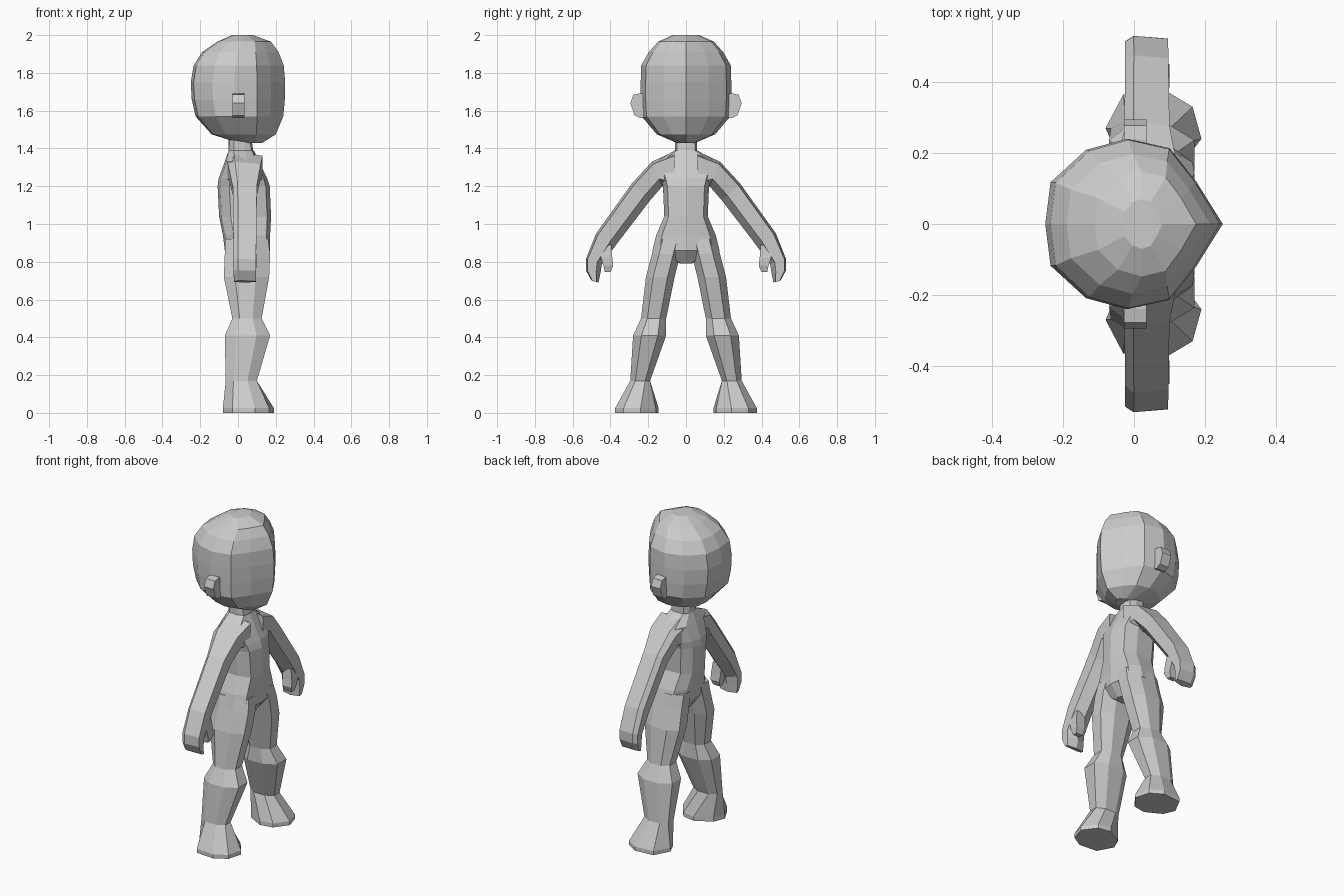
import bpy, bmesh

if "Cube" in bpy.data.objects:
    bpy.data.objects.remove(bpy.data.objects["Cube"])

grey = bpy.data.materials.new("plain grey")
grey.diffuse_color = (0.6, 0.6, 0.6, 1)
grey.use_nodes = True
grey.node_tree.nodes["Principled BSDF"].inputs["Base Color"].default_value = grey.diffuse_color


def loft(name, rings, mirror=False):
    """Skin a list of equal-length point rings, capped at both ends."""
    bm = bmesh.new()
    vs = [[bm.verts.new(p) for p in ring] for ring in rings]
    n = len(rings[0])
    for a, b in zip(vs, vs[1:]):
        for i in range(n):
            j = (i + 1) % n
            bm.faces.new((a[i], a[j], b[j], b[i]))
    bm.faces.new(vs[0])
    bm.faces.new(vs[-1][::-1])
    bmesh.ops.recalc_face_normals(bm, faces=bm.faces)
    me = bpy.data.meshes.new(name)
    bm.to_mesh(me)
    bm.free()
    me.materials.append(grey)
    ob = bpy.data.objects.new(name, me)
    bpy.context.collection.objects.link(ob)
    if mirror:
        m = ob.modifiers.new("other side", 'MIRROR')
        m.use_axis = (False, True, False)
    return ob


def ring(section, z, x0, x1, y0, y1):
    """Fit a unit section into a box at height z."""
    cx, rx, cy, ry = (x0 + x1) / 2, (x1 - x0) / 2, (y0 + y1) / 2, (y1 - y0) / 2
    return [(cx + u * rx, cy + v * ry, z) for u, v in section]


def both_sides(half):
    """Complete a half section that starts and ends on the centre line."""
    return half + [(u, -v) for u, v in half[-2:0:-1]]


# Head: pointed toward the face, rounded behind
head_section = both_sides([(1, 0), (.7, .5), (.4, .89), (-.08, 1),
                           (-.54, .87), (-.94, .49), (-1, 0)])
head = [(1.43, .0, .13, .05), (1.475, -.14, .2, .155), (1.57, -.225, .24, .235),
        (1.66, -.245, .248, .24), (1.75, -.25, .25, .24), (1.84, -.235, .242, .237),
        (1.91, -.19, .215, .197), (1.965, -.11, .175, .148), (2.0, -.03, .08, .07)]
loft("head", [ring(head_section, z, a, b, -w, w) for z, a, b, w in head])

# Neck and torso
body_section = both_sides([(1, 0), (.85, .8), (.3, 1), (-.55, .95), (-.9, .55), (-1, 0)])
loft("neck", [ring(body_section, z, -.05, x, -.058, .058)
              for z, x in ((1.36, .085), (1.46, .07))])
torso = [(1.39, -.05, .085, .06), (1.33, -.07, .11, .16), (1.24, -.103, .155, .135),
         (1.2, -.108, .168, .122), (1.04, -.1, .175, .115), (.94, -.08, .17, .158),
         (.86, -.07, .17, .178), (.79, -.03, .12, .03)]
loft("torso", [ring(body_section, z, a, b, -w, w) for z, a, b, w in torso])

# Legs with flared feet
leg_section = [(1, -.5), (1, .5), (.4, 1), (-.5, 1), (-1, .5), (-1, -.5), (-.5, -1), (.4, -1)]
leg = [(.92, -.07, .16, .01, .16), (.84, -.07, .17, .03, .18), (.72, -.075, .165, .06, .212),
       (.5, -.03, .125, .105, .238), (.41, -.07, .17, .105, .28), (.17, -.065, .1, .19, .295)]
sole = [(.19, .24), (.165, .33), (.09, .375), (-.03, .365),
        (-.08, .27), (-.05, .2), (.05, .145), (.13, .16)]
loft("leg", [ring(leg_section, *r) for r in leg]
     + [[(x, y, z) for x, y in sole] for z in (.025, 0)], mirror=True)

# Arms: each ring runs from an inner to an outer (y, z) point across an x range
arm_section = [(.2, 1), (1, .9), (1, .3), (.5, 0), (0, .3), (0, .8)]
arm = [(.06, 1.15, .06, 1.385, -.06, .13), (.125, 1.2, .18, 1.33, -.05, .12),
       (.19, 1.125, .286, 1.215, -.027, .1), (.37, .89, .476, .95, -.025, .097),
       (.445, .79, .53, .815, -.025, .096), (.452, .745, .53, .755, -.025, .095),
       (.463, .69, .5, .7, -.02, .095)]
loft("arm", [[(x0 + (x1 - x0) * u, y0 + (y1 - y0) * t, z0 + (z1 - z0) * t)
              for u, t in arm_section] for y0, z0, y1, z1, x0, x1 in arm], mirror=True)

# Thumbs
square = [(1, -1), (1, 1), (-1, 1), (-1, -1)]
thumb = [(.89, .03, .09, .395, .45), (.82, .035, .1, .39, .45),
         (.78, .04, .1, .385, .437), (.745, .045, .09, .4, .43)]
loft("thumb", [ring(square, *r) for r in thumb], mirror=True)

# Ears
ear = [(.2, 1.69), (.24, 1.692), (.278, 1.685), (.295, 1.64), (.272, 1.575), (.24, 1.56), (.2, 1.57)]
loft("ear", [[(x, y, z) for y, z in ear] for x in (-.028, .035)], mirror=True)
